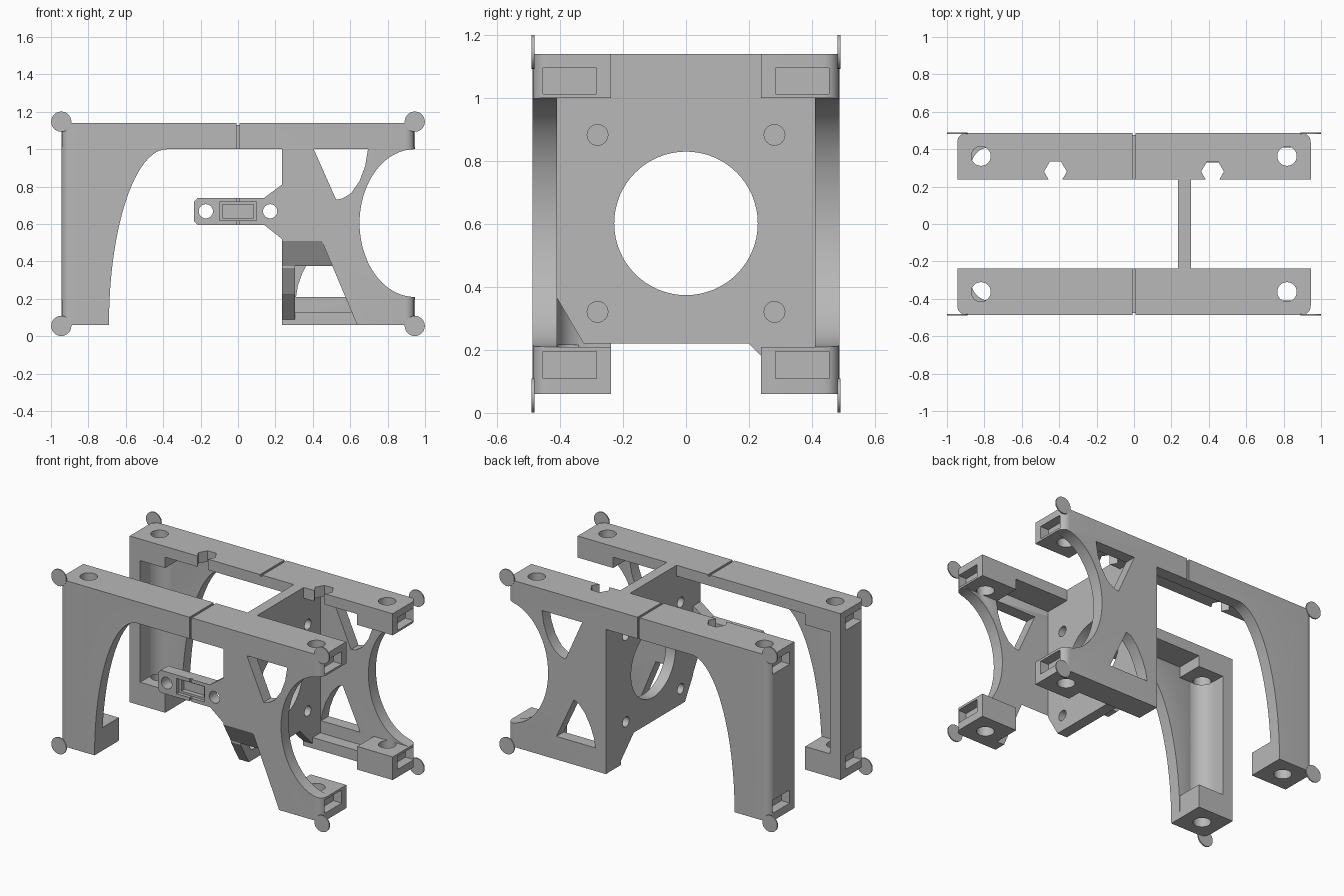
import bpy, bmesh, math
from mathutils import Vector

old = bpy.data.objects.get("Cube")
if old:
    bpy.data.objects.remove(old, do_unlink=True)

gray = bpy.data.materials.new("plain gray")
gray.use_nodes = True
gray.diffuse_color = (0.48, 0.48, 0.48, 1)
gray.node_tree.nodes["Principled BSDF"].inputs["Base Color"].default_value = (0.48, 0.48, 0.48, 1)

W, END, TOP, BASE = 0.487, 0.945, 1.14, 0.06   # outer half depth, half length, top, bottom
INNER, BEAM = 0.41, 0.238                      # inside of side walls, inside of beams


def finish(name, bm):
    bmesh.ops.recalc_face_normals(bm, faces=bm.faces)
    mesh = bpy.data.meshes.new(name)
    bm.to_mesh(mesh)
    bm.free()
    mesh.materials.append(gray)
    obj = bpy.data.objects.new(name, mesh)
    bpy.context.collection.objects.link(obj)
    return obj


def prism(name, pts, axis, lo, hi):
    """Extrude a 2D outline along an axis."""
    place = {"x": lambda u, v, w: (w, u, v),
             "y": lambda u, v, w: (u, w, v),
             "z": lambda u, v, w: (u, v, w)}[axis]
    bm = bmesh.new()
    face = bm.faces.new([bm.verts.new(place(u, v, lo)) for u, v in pts])
    ext = bmesh.ops.extrude_face_region(bm, geom=[face])
    moved = [g for g in ext["geom"] if isinstance(g, bmesh.types.BMVert)]
    bmesh.ops.translate(bm, verts=moved, vec=Vector(place(0, 0, hi - lo)))
    return finish(name, bm)


def box(name, x, y, z):
    (x0, x1), (y0, y1), (z0, z1) = sorted(x), sorted(y), sorted(z)
    return prism(name, [(x0, y0), (x1, y0), (x1, y1), (x0, y1)], "z", z0, z1)


def arc(cx, cy, rx, ry, a0, a1, n=24):
    return [(cx + rx * math.cos(math.radians(a0 + (a1 - a0) * i / n)),
             cy + ry * math.sin(math.radians(a0 + (a1 - a0) * i / n))) for i in range(n + 1)]


def disc(name, c, r, axis, lo, hi, n=32):
    return prism(name, arc(*c, r, r, 0, 360, n)[:-1], axis, lo, hi)


def cut(obj, cutters):
    for c in cutters:
        mod = obj.modifiers.new("cut", "BOOLEAN")
        mod.operation, mod.solver, mod.object = "DIFFERENCE", "EXACT", c
    bpy.context.view_layer.update()
    dep = bpy.context.evaluated_depsgraph_get()
    mesh = bpy.data.meshes.new_from_object(obj.evaluated_get(dep))
    obj.modifiers.clear()
    obj.data = mesh


def drop(cutters):
    for c in cutters:
        bpy.data.objects.remove(c, do_unlink=True)


parts = []
arch = arc(-0.38, BASE, 0.31, 0.94, 180, 90)
scoop = arc(END, 0.605, 0.295, 0.395, 270, 90, 40)
tab = [(0.235, 0.81), (0.14, 0.74), (-0.215, 0.74), (-0.235, 0.72),
       (-0.235, 0.615), (-0.215, 0.595), (0.14, 0.595), (0.235, 0.52)]
upper_window = [(0.405, 1.0), (0.525, 0.73), (0.56, 0.737), (0.605, 0.765),
                (0.65, 0.83), (0.68, 0.91), (0.695, 1.0)]
lower_window = [(0.31, 0.21), (0.59, 0.21), (0.465, 0.48), (0.43, 0.465),
                (0.385, 0.415), (0.345, 0.34), (0.32, 0.27)]

for s, side in ((-1, "front"), (1, "back")):
    # Cutters shared by all parts of this side
    cutters = [prism("cutter", upper_window, "y", -0.6 if s < 0 else 0.3, -0.3 if s < 0 else 0.6),
               box("cutter", (-0.008, 0.008), (s * 0.477, s * 0.6), (0.5, 1.3)),
               box("cutter", (-0.008, 0.008), (s * 0.1, s * 0.6), (1.13, 1.3))]
    for e in (-1, 1):
        r = 0.05
        ring = arc(END - r, W - r, r, r, 0, 90, 8) + [(END - r, 0.6), (1.1, 0.6), (1.1, W - r)]
        cutters.append(prism("cutter", [(e * x, s * y) for x, y in ring], "z", -0.1, 1.3))
        for hole, slot in (((0, 0.215), (0.11, 0.195)), ((0.995, 1.3), (1.013, 1.095))):
            cutters.append(disc("cutter", (e * 0.818, s * 0.363), 0.052, "z", *hole))
            cutters.append(box("cutter", (e * 0.885, e * 1.1), (s * 0.285, s * 0.455), slot))
        if s > 0:
            cutters.append(disc("cutter", (e * 0.42, 0.28), 0.061, "z", 0.9, 1.3, 6))
    if s > 0:
        cutters.append(prism("cutter", lower_window, "y", 0.3, 0.6))
    else:
        # Slanted clearance under the front wall
        bm = bmesh.new()
        for y, z in ((-0.52, 0.565), (-0.31, 0.203)):
            for zz in (z, -0.1):
                bm.verts.new((0.1, y, zz))
                bm.verts.new((0.45 + (0.505 - zz) * 0.42, y, zz))
        bmesh.ops.convex_hull(bm, input=bm.verts)
        cutters.append(finish("cutter", bm))
        # Tab holes and pocket
        for x in (-0.172, 0.172):
            cutters.append(disc("cutter", (x, 0.668), 0.038, "y", -0.6, -0.3))
        cutters.append(box("cutter", (-0.1, 0.1), (-0.6, -0.465), (0.618, 0.718)))
        cutters.append(box("cutter", (-0.082, 0.082), (-0.6, -0.435), (0.632, 0.704)))

    # Side wall with arch leg, scooped end and windows
    outline = ([(-END, BASE)] + arch + [(0.235, 1.0)] + (tab if s < 0 else [])
               + [(0.235, BASE), (END, BASE)] + scoop + [(END, TOP), (-END, TOP)])
    made = [prism(side + "_wall", outline, "y", *sorted((s * INNER, s * W)))]

    # Top beam
    made.append(box(side + "_beam", (-END, END), (s * BEAM, s * W), (1.07, TOP)))

    # Leg end wall with a rounded inside corner
    post = ([(-END, BEAM), (-0.87, BEAM)] + arc(-0.77, 0.31, 0.1, 0.1, 180, 90, 10)
            + [(-0.77, W), (-END, W)])
    made.append(prism(side + "_leg_post", [(x, s * y) for x, y in post], "z", BASE, TOP))

    # Corner blocks
    for e, end in ((-1, "right"), (1, "left")):
        for level, z in (("foot", (BASE, 0.21)), ("top_block", (1.0, TOP))):
            made.append(box(f"{side}_{end}_{level}", (e * 0.69, e * END), (s * BEAM, s * W), z))

    # Ledge along the bottom of the back wall
    if s > 0:
        made.append(box("back_bottom_ledge", (0.235, 0.7), (0.33, W), (BASE, 0.13)))

    for obj in made:
        cut(obj, cutters)
    drop(cutters)
    parts += made

    # Thin round pads at the corners
    for e, end in ((-1, "right"), (1, "left")):
        for level, z in (("lower", 0.055), ("upper", 1.147)):
            parts.append(disc(f"{side}_{end}_{level}_pad", (e * END, z), 0.054, "y",
                              *sorted((s * 0.482, s * 0.49))))

# Cross plate with a large opening and four bolt holes
plate = prism("cross_plate", [(-INNER, TOP), (-INNER, 0.365), (-0.325, 0.22), (0.2, 0.22),
                              (0.36, BASE), (INNER, BASE), (INNER, TOP)], "x", 0.235, 0.305)
cutters = [disc("cutter", (0, 0.602), 0.228, "x", 0.1, 0.4, 64)]
for y in (-0.281, 0.281):
    for z in (0.321, 0.883):
        cutters.append(disc("cutter", (y, z), 0.033, "x", 0.1, 0.4, 24))
cut(plate, cutters)
drop(cutters)
parts.append(plate)

# Smooth curved walls, keep corners sharp
bpy.ops.object.select_all(action="DESELECT")
for obj in parts:
    obj.select_set(True)
bpy.context.view_layer.objects.active = plate
bpy.ops.object.shade_smooth_by_angle(angle=math.radians(30))
